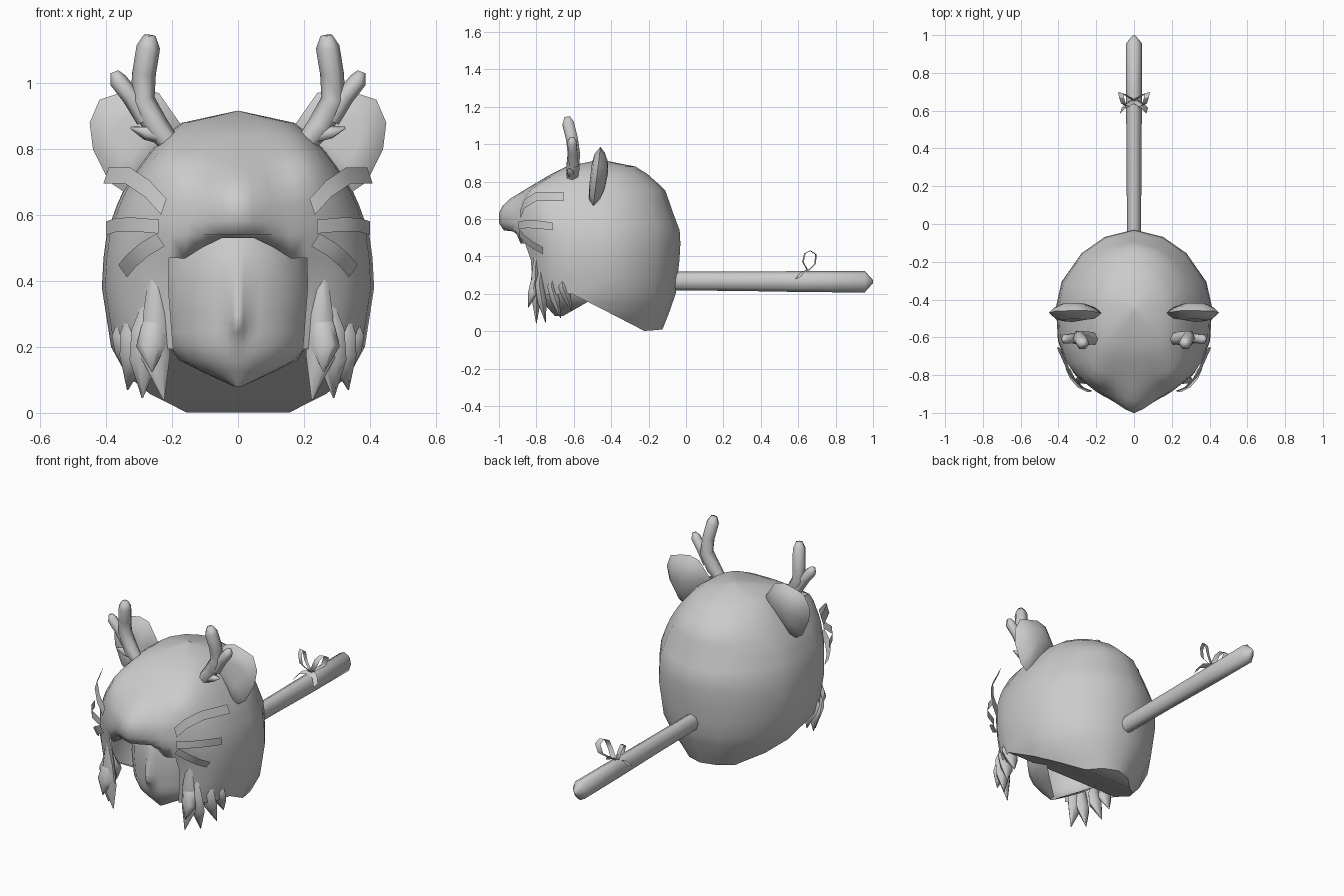
import bpy, bmesh, math
from mathutils import Vector

if "Cube" in bpy.data.objects:
    bpy.data.objects.remove(bpy.data.objects["Cube"])

grey = bpy.data.materials.new("plain_grey")
grey.diffuse_color = (0.6, 0.6, 0.6, 1)
grey.use_nodes = True
grey.node_tree.nodes["Principled BSDF"].inputs["Base Color"].default_value = grey.diffuse_color


def finish(name, bm, angle=60, merge=0.0005):
    bmesh.ops.remove_doubles(bm, verts=bm.verts[:], dist=merge)
    bmesh.ops.recalc_face_normals(bm, faces=bm.faces[:])
    me = bpy.data.meshes.new(name)
    bm.to_mesh(me)
    bm.free()
    me.materials.append(grey)
    ob = bpy.data.objects.new(name, me)
    bpy.context.collection.objects.link(ob)
    bpy.ops.object.select_all(action='DESELECT')
    ob.select_set(True)
    bpy.context.view_layer.objects.active = ob
    bpy.ops.object.shade_smooth_by_angle(angle=math.radians(angle))
    return ob


def lerp(table, t, k=1):
    if t <= table[0][0]:
        return table[0][k]
    for a, b in zip(table, table[1:]):
        if t <= b[0]:
            f = (t - a[0]) / (b[0] - a[0])
            return a[k] + (b[k] - a[k]) * f
    return table[-1][k]


def face(bm, vs):
    if len(set(vs)) == len(vs):
        bm.faces.new(vs)


def tube(name, pts, radii, sides=6, flat=1.0):
    # tapered tube along a path, flattened along the second axis
    bm = bmesh.new()
    pts = [Vector(p) for p in pts]
    rings = []
    for i, p in enumerate(pts):
        d = (pts[min(i + 1, len(pts) - 1)] - pts[max(i - 1, 0)]).normalized()
        ref = Vector((0, 1, 0)) if abs(d.y) < 0.9 else Vector((0, 0, 1))
        a = d.cross(ref).normalized()
        b = a.cross(d)
        rings.append([bm.verts.new(p + radii[i] * (a * math.cos(q) + b * flat * math.sin(q)))
                      for q in (2 * math.pi * j / sides for j in range(sides))])
    for r, s in zip(rings, rings[1:]):
        for j in range(sides):
            face(bm, [r[j], r[(j + 1) % sides], s[(j + 1) % sides], s[j]])
    bm.faces.new(rings[0])
    bm.faces.new(rings[-1])
    return finish(name, bm, 75)


def ribbon(name, pts, across):
    bm = bmesh.new()
    w = Vector(across)
    rows = [(bm.verts.new(Vector(p) - w), bm.verts.new(Vector(p) + w)) for p in pts]
    for r, s in zip(rows, rows[1:]):
        face(bm, [r[0], r[1], s[1], s[0]])
    return finish(name, bm)


# animal hood: stacked outlines (height, half width, back y, front y)
hood = [(0, .23, -.13, -.80), (.1, .33, -.09, -.81), (.2, .385, -.055, -.82), (.38, .413, -.035, -.835),
        (.47, .408, -.03, -.85), (.53, .402, -.03, -.86), (.62, .372, -.065, -.865), (.68, .345, -.085, -.86),
        (.75, .30, -.11, -.83), (.83, .24, -.19, -.74), (.88, .17, -.27, -.64), (.917, 0, -.46, -.46)]
lower_edge = [(-.9, .19), (-.6, .2), (-.5, .145), (-.22, 0), (-.12, .01)]
snout = [(.44, .3), (.49, .45), (.53, .8), (.58, 1), (.64, 1), (.7, .75), (.75, .3), (.83, 0)]
lip = [(0, .53), (.08, .53), (.13, .48), (.17, .465), (.22, .47)]
heights = [0, .05, .1, .15, .2, .29, .38, .47, .54, .58, .63, .67, .71, .75, .79, .84, .88, .917]
angles = [0, 2, 7, 13, 20, 30, 42, 57, 74, 90, 111, 136, 156, 180]
OPENING = 4


def hood_point(z, deg):
    t = math.radians(deg)
    z0 = z
    for _ in range(25):
        w, back, front = (lerp(hood, z, k) for k in (1, 2, 3))
        n = 3.2 if deg < 90 else 1.85
        cy = -.44
        s, c = max(math.sin(t), 0) ** (2 / n), abs(math.cos(t)) ** (2 / n)
        x = w * s
        y = cy + ((front - cy) if deg < 90 else (back - cy)) * c
        z = max(z0, lerp(lower_edge, y))
    if deg < 60:
        y -= .137 * lerp(snout, z) * math.exp(-(x / .16) ** 1.5)
        # brow, eye hollow and cheek of the muzzle
        for bx, bz, r, h in ((.22, .77, .07, .035), (.13, .70, .045, -.018), (.17, .50, .06, .028)):
            y -= h * math.exp(-((x - bx) / r) ** 2 - ((z - bz) / r) ** 2)
    return Vector((x, y, z))


bm = bmesh.new()
bottoms = []
for side in (-1, 1):
    grid = []
    for z in heights:
        row = []
        for i, a in enumerate(angles):
            p = hood_point(z, a)
            if z == .47 and i < OPENING:
                p.z = lerp(lip, p.x)
            row.append(bm.verts.new((p.x * side, p.y, p.z)))
        grid.append(row)
    for r, (low, high) in enumerate(zip(grid, grid[1:])):
        for i in range(len(angles) - 1):
            if heights[r] >= .47 or i >= OPENING:
                face(bm, [low[i], low[i + 1], high[i + 1], high[i]])
    bottoms.append([v.co.copy() for v in grid[0]])
    # roof of the mouth opening
    edge = grid[heights.index(.47)][:OPENING + 1]
    inner = [bm.verts.new((v.co.x, -.74, v.co.z + .01)) for v in edge]
    for i in range(OPENING):
        face(bm, [edge[i], edge[i + 1], inner[i + 1], inner[i]])
finish("hood", bm, 70, .002)

# sloping underside closing the back of the hood
bm = bmesh.new()
left, right = ([bm.verts.new(p) for p in b if p.y > -.66] for b in bottoms)
for i in range(len(left) - 1):
    face(bm, [left[i], left[i + 1], right[i + 1], right[i]])
finish("hood_underside", bm, 40, .002)

# face under the hood: (height, half width, front y, back y)
rows = [(.08, .012, -.70, -.66), (.125, .11, -.74, -.58), (.16, .18, -.765, -.52), (.205, .22, -.78, -.48),
        (.33, .238, -.79, -.46), (.41, .235, -.79, -.46), (.48, .22, -.785, -.46), (.56, .19, -.75, -.46)]
nose = [(.22, 0), (.25, .03), (.27, .045), (.33, .03), (.41, .012), (.46, 0)]
steps = [-90, -72, -52, -32, -16, -9, -4, 0, 4, 9, 16, 32, 52, 72, 90]
levels = [.08, .125, .16, .205, .245, .27, .30, .34, .41, .48, .56]
bm = bmesh.new()
grid = []
for z in levels:
    w, f, b = (lerp(rows, z, k) for k in (1, 2, 3))
    row = []
    for a in steps:
        t = math.radians(a)
        y = b + (f - b) * max(math.cos(t), 0) ** .75
        if abs(a) <= 4:
            y -= lerp(nose, z) * (1 if a == 0 else .7)
        row.append(bm.verts.new((w * math.sin(t), y, z)))
    grid.append(row)
for low, high in zip(grid, grid[1:]):
    for i in range(len(steps) - 1):
        face(bm, [low[i], low[i + 1], high[i + 1], high[i]])
finish("face", bm, 75)

# round ear outline (x, z)
ear = [(.17, .87), (.24, .97), (.30, .985), (.36, .97), (.42, .95), (.45, .88), (.44, .80), (.39, .70), (.33, .66)]
for side, tag in ((-1, "left"), (1, "right")):
    bm = bmesh.new()
    loops = []
    for scale, y in ((0, -.505), (.4, -.51), (.75, -.502), (1, -.475), (.78, -.447), (.45, -.425), (0, -.418)):
        loops.append([bm.verts.new((side * (.325 + (x - .325) * scale), y + (z - .84) * scale * .12,
                                    .84 + (z - .84) * scale)) for x, z in ear])
    for r, s in zip(loops, loops[1:]):
        for j in range(len(ear)):
            k = (j + 1) % len(ear)
            face(bm, [r[j], r[k], s[k], s[j]])
    finish(tag + "_ear", bm, 70)

    def m(*pts):
        return [(side * x, y, z) for x, y, z in pts]

    # antlers with a branch and a small spur
    tube(tag + "_antler", m((.20, -.61, .81), (.25, -.605, .87), (.29, -.60, .95), (.285, -.61, 1.03),
                            (.272, -.63, 1.11), (.268, -.635, 1.145)), (.03, .04, .038, .036, .036, .018))
    tube(tag + "_antler_branch", m((.28, -.60, .89), (.325, -.605, .96), (.365, -.61, 1.01), (.375, -.61, 1.035)),
         (.03, .028, .027, .012))
    tube(tag + "_antler_spur", m((.23, -.61, .84), (.28, -.62, .85), (.325, -.63, .865)), (.025, .022, .004), 5)

    # pointed hair locks below the front edge of the hood
    locks = [((.255, -.80, .46), (.25, -.805, .30), (.25, -.80, .17), (.225, -.80, .04)),
             ((.27, -.77, .36), (.285, -.785, .25), (.285, -.77, .16), (.29, -.75, .045)),
             ((.32, -.71, .32), (.32, -.72, .24), (.315, -.70, .17), (.335, -.67, .07)),
             ((.25, -.80, .32), (.255, -.81, .26), (.265, -.82, .20), (.26, -.845, .125)),
             ((.345, -.66, .30), (.345, -.66, .24), (.33, -.64, .19), (.335, -.61, .11))]
    for i, path in enumerate(locks):
        tube(f"{tag}_hair_lock_{i + 1}", m(*path), (.01, .038, .044, .002), 6, .65)

    # flat whiskers
    ribbon(tag + "_upper_whisker", m((.225, -.885, .625), (.275, -.865, .68), (.335, -.80, .72), (.40, -.655, .72)),
           (side * -.008, 0, .024))
    ribbon(tag + "_middle_whisker", m((.24, -.895, .565), (.32, -.855, .572), (.37, -.79, .57), (.40, -.715, .56)),
           (0, 0, .021))
    ribbon(tag + "_lower_whisker", m((.235, -.89, .525), (.285, -.865, .495), (.325, -.82, .46), (.35, -.765, .43)),
           (side * .013, 0, .019))

    # bow loops and ends on the tail
    ribbon(tag + "_bow_loop", m((0, .65, .325), (.04, .625, .37), (.055, .635, .415), (.065, .665, .43),
                                (.07, .695, .41), (.055, .69, .36), (0, .655, .325)), (side * .014, .004, 0))
    ribbon(tag + "_bow_end", m((0, .65, .325), (.045, .625, .32), (.07, .60, .285)), (.004, .015, .006))

# straight tail with a pointed end
tail = tube("tail", ((0, -.06, .268), (0, .3, .267), (0, .64, .265), (0, .955, .265), (0, 1, .265)),
            (.05, .052, .056, .058, .008), 8)
for v in tail.data.vertices:
    v.co.x *= .75
